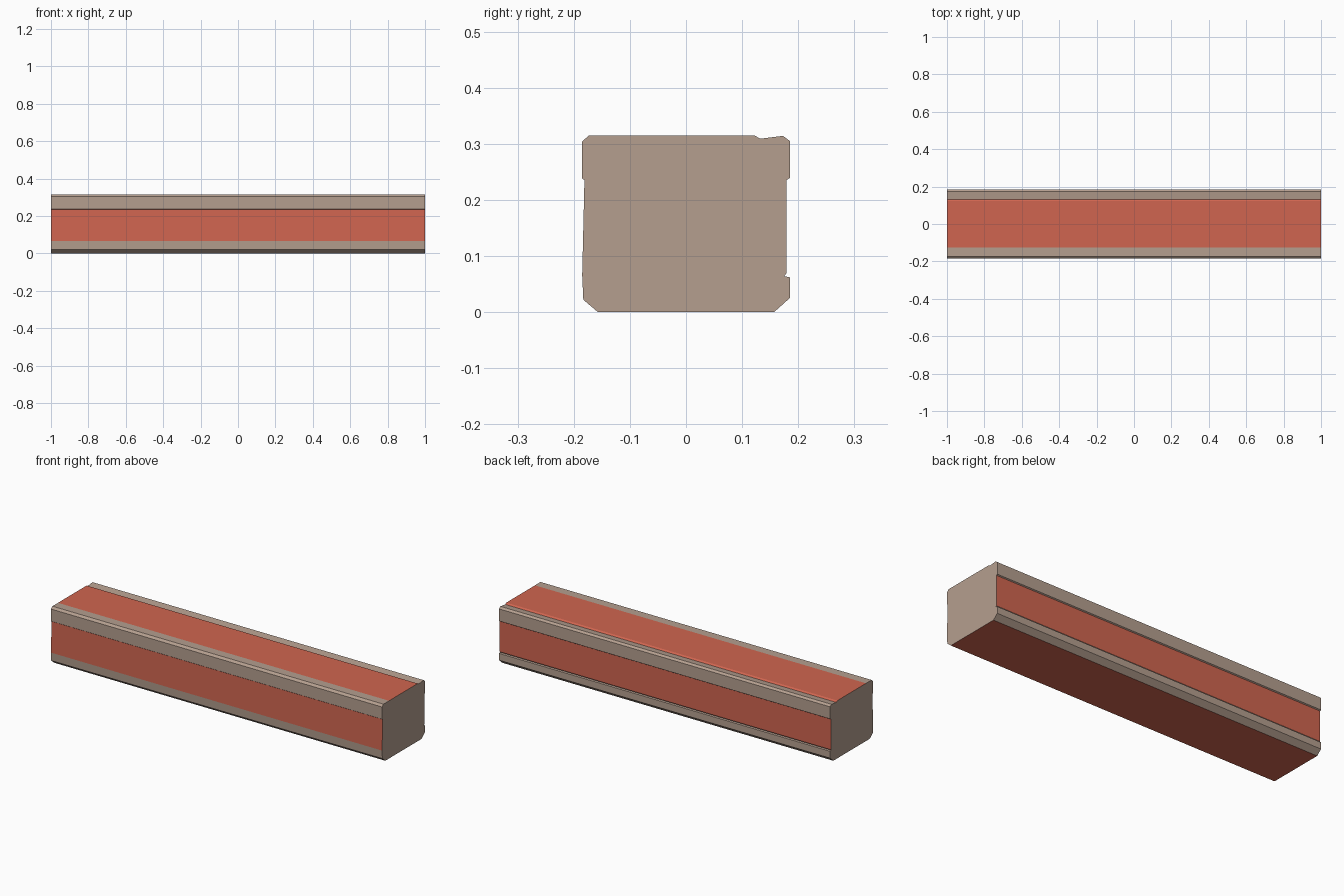
import bpy
import bmesh

if "Cube" in bpy.data.objects:
    bpy.data.objects.remove(bpy.data.objects["Cube"])


def material(name, color):
    mat = bpy.data.materials.new(name)
    mat.diffuse_color = (*color, 1.0)
    mat.use_nodes = True
    mat.node_tree.nodes["Principled BSDF"].inputs["Base Color"].default_value = mat.diffuse_color
    return mat


TAN, RED = 0, 1
materials = [material("tan trim", (0.46, 0.345, 0.275)),
             material("red panel", (0.63, 0.13, 0.08))]

# Beam cross-section: y, z, colour of the long face that starts at this point
profile = [
    (-0.157, 0.0, RED), (0.157, 0.0, TAN),                          # underside
    (0.185, 0.025, TAN), (0.185, 0.062, TAN), (0.175, 0.064, TAN),  # back lower rail
    (0.179, 0.069, RED), (0.179, 0.235, TAN),                       # back panel
    (0.185, 0.239, TAN), (0.185, 0.305, TAN), (0.173, 0.314, TAN),  # back upper rail
    (0.132, 0.309, RED), (0.122, 0.315, RED),                       # top panel
    (-0.125, 0.315, TAN), (-0.173, 0.315, TAN),                     # front upper rail
    (-0.185, 0.304, TAN), (-0.185, 0.238, TAN),
    (-0.181, 0.235, RED), (-0.185, 0.066, TAN),                     # front panel
    (-0.183, 0.022, TAN),                                           # front lower rail
]

# Extrude the cross-section along x
bm = bmesh.new()
left = [bm.verts.new((-1, y, z)) for y, z, _ in profile]
right = [bm.verts.new((1, y, z)) for y, z, _ in profile]
count = len(profile)
for i, (_, _, color) in enumerate(profile):
    j = (i + 1) % count
    face = bm.faces.new((left[i], left[j], right[j], right[i]))
    face.material_index = color

# Flat tan end caps
bm.faces.new(left)
bm.faces.new(right)
bmesh.ops.recalc_face_normals(bm, faces=bm.faces)

mesh = bpy.data.meshes.new("beam")
bm.to_mesh(mesh)
bm.free()
for mat in materials:
    mesh.materials.append(mat)
beam = bpy.data.objects.new("beam", mesh)
bpy.context.collection.objects.link(beam)
